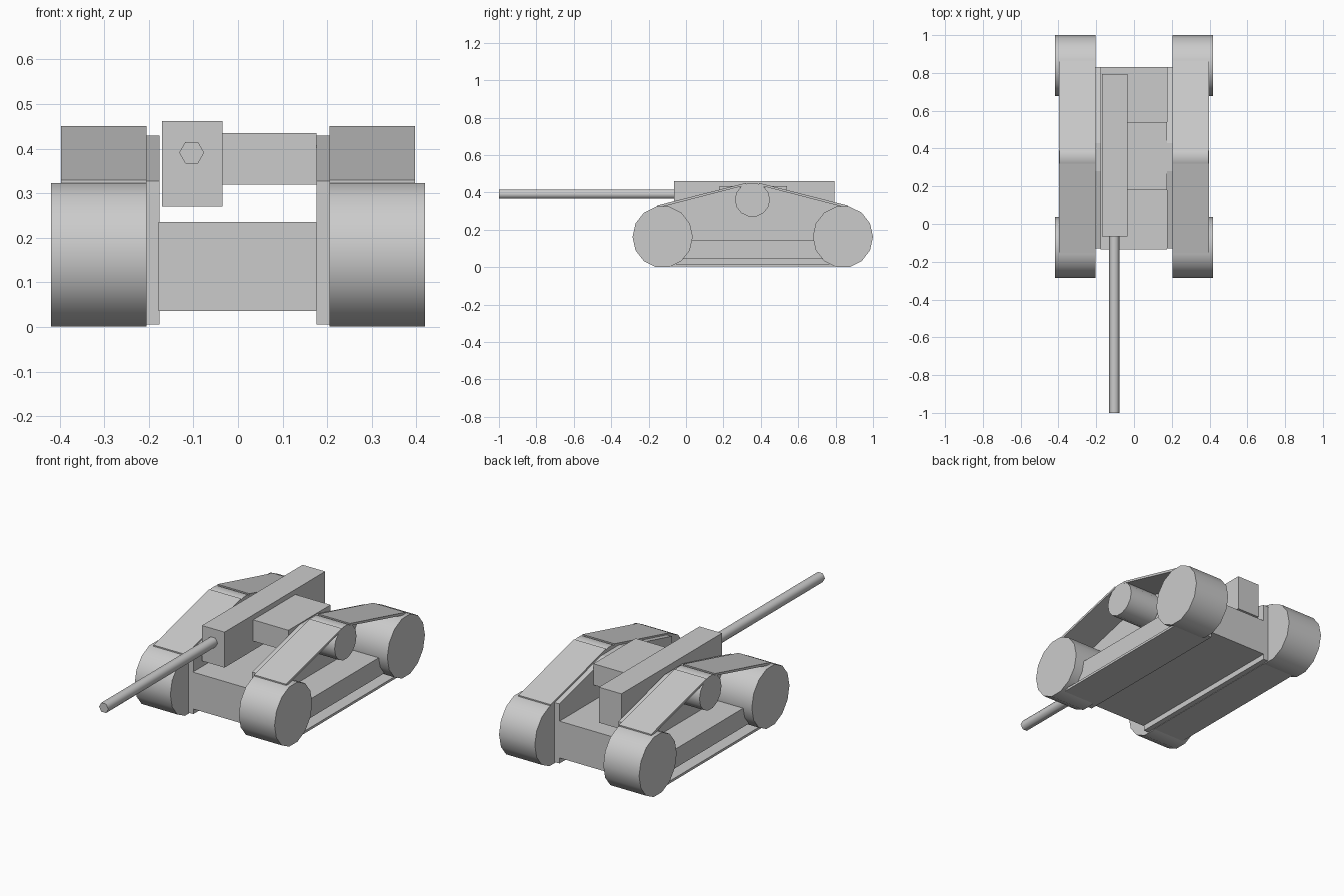
import bpy, bmesh, math
from mathutils import Matrix, Vector

if "Cube" in bpy.data.objects:
    bpy.data.objects.remove(bpy.data.objects["Cube"])


def finish(name, bm, smooth=None):
    bmesh.ops.recalc_face_normals(bm, faces=bm.faces)
    me = bpy.data.meshes.new(name)
    bm.to_mesh(me)
    bm.free()
    ob = bpy.data.objects.new(name, me)
    bpy.context.collection.objects.link(ob)
    if smooth:
        bpy.ops.object.select_all(action='DESELECT')
        ob.select_set(True)
        bpy.context.view_layer.objects.active = ob
        bpy.ops.object.shade_smooth_by_angle(angle=math.radians(smooth))
    return ob


def extrude_x(name, profile, x0, x1, smooth=None):
    """Extrude a closed (y, z) profile from x0 to x1."""
    bm = bmesh.new()
    face = bm.faces.new([bm.verts.new((x0, y, z)) for y, z in profile])
    ext = bmesh.ops.extrude_face_region(bm, geom=[face])
    verts = [v for v in ext['geom'] if isinstance(v, bmesh.types.BMVert)]
    bmesh.ops.translate(bm, verts=verts, vec=(x1 - x0, 0, 0))
    return finish(name, bm, smooth)


def box(name, x, y, z):
    return extrude_x(name, [(y[0], z[0]), (y[1], z[0]), (y[1], z[1]), (y[0], z[1])], *x)


def disc(cy, cz, r, rz, n):
    return [(cy + r * math.cos(2 * math.pi * i / n),
             cz + rz * math.sin(2 * math.pi * i / n)) for i in range(n)]


# Central body
box("hull", (-0.178, 0.176), (-0.135, 0.83), (0.036, 0.235))
box("engine_deck", (-0.10, 0.176), (0.18, 0.54), (0.32, 0.435))

# Offset gun housing and six-sided barrel
box("gun_housing", (-0.17, -0.035), (-0.065, 0.795), (0.27, 0.462))
bm = bmesh.new()
bmesh.ops.create_cone(bm, cap_ends=True, segments=6, radius1=0.028, radius2=0.028, depth=0.95,
                      matrix=Matrix.Translation((-0.104, -0.525, 0.391))
                      @ Matrix.Rotation(math.pi / 2, 4, 'X') @ Matrix.Rotation(math.pi / 2, 4, 'Z'))
for v in bm.verts:  # turn the hexagon so its points lie left and right
    if abs(v.co.x + 0.104) < 0.001:
        for w in bm.verts:
            d = Vector((w.co.x + 0.104, 0, w.co.z - 0.391))
            w.co.x, w.co.z = -0.104 + d.z, 0.391 + d.x
        break
finish("gun_barrel", bm, 65)

# Track units, one per side
for side, s in (("left", -1), ("right", 1)):
    # Side panel between hull and track
    extrude_x(f"{side}_side_panel",
              [(-0.13, 0.006), (0.83, 0.006), (0.83, 0.328), (0.43, 0.43), (0.28, 0.43), (-0.13, 0.328)],
              s * 0.176, s * 0.206)
    # End wheels and top roller
    for end, y in (("front", -0.125), ("rear", 0.839)):
        extrude_x(f"{side}_{end}_wheel", disc(y, 0.162, 0.161, 0.1655, 14), s * 0.205, s * 0.419, 30)
    extrude_x(f"{side}_top_roller", disc(0.355, 0.361, 0.094, 0.092, 14), s * 0.205, s * 0.395, 30)
    # Sloping track runs over the roller, mirrored about its centre
    for end, m in (("front", 1), ("rear", -1)):
        prof = [(-0.51, 0.330), (-0.035, 0.451), (-0.035, 0.439), (-0.51, 0.316)]
        extrude_x(f"{side}_{end}_track_run", [(0.355 + m * y, z) for y, z in prof], s * 0.205, s * 0.397)
    # Ground run and lower sponson between the wheels
    box(f"{side}_ground_run", (s * 0.205, s * 0.397), (-0.13, 0.84), (0.004, 0.017))
    box(f"{side}_lower_sponson", (s * 0.205, s * 0.365), (-0.10, 0.81), (0.043, 0.145))
